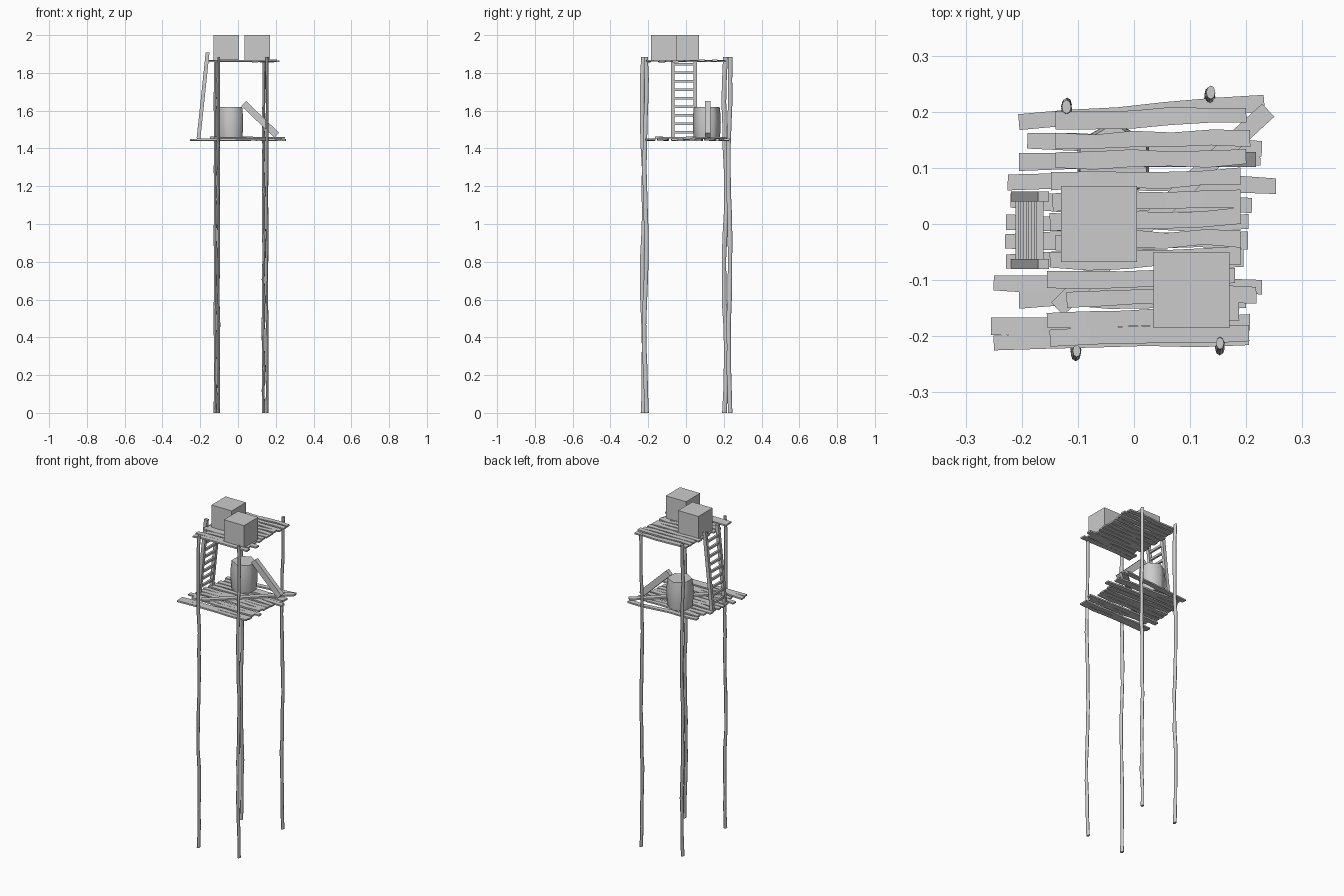
import bpy, bmesh, math, random
from mathutils import Vector

if "Cube" in bpy.data.objects:
    bpy.data.objects.remove(bpy.data.objects["Cube"])

random.seed(4)
grey = bpy.data.materials.new("weathered_grey")
grey.diffuse_color = (0.6, 0.6, 0.6, 1)
grey.use_nodes = True
grey.node_tree.nodes["Principled BSDF"].inputs["Base Color"].default_value = grey.diffuse_color


def finish(bm, name, smooth=None):
    bmesh.ops.recalc_face_normals(bm, faces=bm.faces)
    me = bpy.data.meshes.new(name)
    bm.to_mesh(me)
    bm.free()
    me.materials.append(grey)
    ob = bpy.data.objects.new(name, me)
    bpy.context.collection.objects.link(ob)
    if smooth:
        bpy.ops.object.select_all(action='DESELECT')
        ob.select_set(True)
        bpy.context.view_layer.objects.active = ob
        bpy.ops.object.shade_smooth_by_angle(angle=math.radians(smooth))
    return ob


def sweep(bm, rings):
    # skin a list of equal-sized rings and cap both ends
    vs = [[bm.verts.new(p) for p in r] for r in rings]
    n = len(vs[0])
    for a, b in zip(vs, vs[1:]):
        for i in range(n):
            j = (i + 1) % n
            bm.faces.new((a[i], a[j], b[j], b[i]))
    bm.faces.new(vs[0][::-1])
    bm.faces.new(vs[-1])


def beam(bm, p0, p1, w, t, segs=1, wave_side=0, wave_up=0, taper=0):
    # rectangular board, optionally warped along its length
    p0, p1 = Vector(p0), Vector(p1)
    d = (p1 - p0).normalized()
    side = d.cross(Vector((0, 0, 1))).normalized()
    up = side.cross(d)
    rings = []
    for k in range(segs + 1):
        c = p0.lerp(p1, k / segs)
        c += side * random.uniform(-wave_side, wave_side) + up * random.uniform(-wave_up, wave_up)
        hw = (w + random.uniform(-taper, taper)) / 2
        rings.append([c + side * hw * a + up * t / 2 * b
                      for a, b in ((-1, -1), (1, -1), (1, 1), (-1, 1))])
    sweep(bm, rings)


def platform(name, z, planks):
    bm = bmesh.new()
    for x0, y0, x1, y1 in planks:
        beam(bm, (x0, y0, z), (x1, y1, z), 0.029, 0.009, 5, 0.003, 0.0025, 0.004)
    finish(bm, name)


# lower and upper decks: x, y of the left and right end of each plank
platform("lower_deck", 1.446, [
    (-.205, .18, .232, .217), (-.19, .15, .228, .136), (-.205, .113, .225, .118),
    (-.225, .077, .253, .068), (-.22, .04, .21, .035), (-.228, .003, .204, .002),
    (-.23, -.03, .203, -.03), (-.228, -.065, .195, -.06), (-.25, -.105, .228, -.11),
    (-.205, -.133, .2, -.14), (-.255, -.18, .207, -.178), (-.25, -.21, .205, -.203)])
platform("upper_deck", 1.863, [
    (-.14, .182, .2, .196), (-.14, .148, .207, .154), (-.14, .115, .2, .118),
    (-.148, .078, .19, .082), (-.145, .04, .19, .047), (-.15, .003, .19, .012),
    (-.14, -.032, .19, -.024), (-.15, -.066, .19, -.058), (-.155, -.1, .18, -.092),
    (-.12, -.133, .218, -.125), (-.155, -.172, .187, -.157), (-.15, -.203, .205, -.193)])

# four crooked poles
for name, x, y in (("back_left_pole", -.12, .207), ("back_right_pole", .135, .23),
                   ("front_left_pole", -.103, -.227), ("front_right_pole", .153, -.215)):
    bm = bmesh.new()
    ph = random.uniform(0, 6)
    rings = []
    for k in range(17):
        z = 1.884 * k / 16
        cx = x + random.uniform(-.002, .002)
        cy = y + .005 * math.sin(ph + z * 7) + random.uniform(-.002, .002)
        s = random.uniform(.88, 1.08)
        rings.append([Vector((cx + .008 * s * math.cos(a), cy + .012 * s * math.sin(a), z))
                      for a in [i * math.tau / 8 for i in range(8)]])
    sweep(bm, rings)
    finish(bm, name, 50)

# crates on the upper deck
for name, x, y in (("left_crate", -.0625, 0), ("right_crate", .1025, -.1175)):
    bm = bmesh.new()
    bmesh.ops.create_cube(bm, size=.135)
    bmesh.ops.translate(bm, verts=bm.verts, vec=(x, y, 1.9325))
    finish(bm, name)

# six-sided barrel with a slight bulge
bm = bmesh.new()
sweep(bm, [[Vector((-.037 + r * math.cos(a), .11 + r * math.sin(a), z))
            for a in [math.pi / 6 + i * math.pi / 3 for i in range(6)]]
           for r, z in ((.068, 1.45), (.073, 1.495), (.074, 1.535), (.073, 1.575), (.068, 1.62))])
finish(bm, "barrel", 65)

# loose boards: one leaning on the barrel, one lying across the deck
bm = bmesh.new()
beam(bm, (.205, .115, 1.47), (.03, .115, 1.638), .027, .036)
finish(bm, "leaning_beam")
bm = bmesh.new()
beam(bm, (-.138, -.15, 1.457), (.238, .204, 1.457), .032, .009, 4, .002, .001)
finish(bm, "diagonal_board")

# ladder between the decks
bm = bmesh.new()
foot, head = Vector((-.209, 0, 1.453)), Vector((-.161, 0, 1.908))
for y in (-.071, .049):
    o = Vector((0, y, 0))
    beam(bm, foot + o, head + o, .018, .02)
for k in range(9):
    c = foot.lerp(head, (1.486 + .045 * k - foot.z) / (head.z - foot.z))
    beam(bm, c + Vector((0, -.071, 0)), c + Vector((0, .049, 0)), .012, .013)
finish(bm, "ladder")
